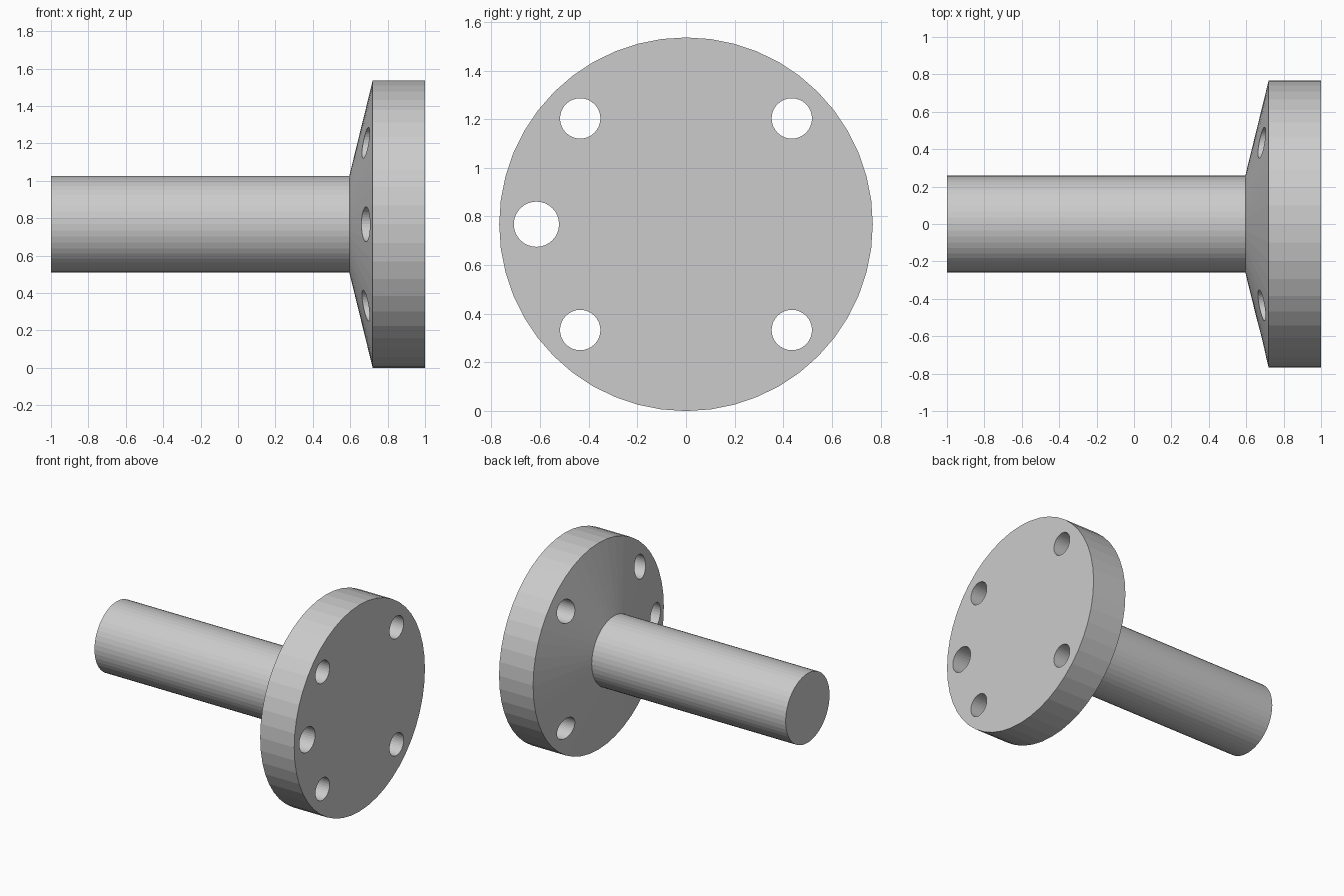
import bpy, bmesh, math
from mathutils import Matrix

if "Cube" in bpy.data.objects:
    bpy.data.objects.remove(bpy.data.objects["Cube"])

R = 0.768          # flange radius, also the axis height
SEGMENTS = 48


def lathe_x(name, profile, segments, y=0.0, z=R):
    """Closed solid turned about an axis parallel to x; profile is (x, radius)."""
    bm = bmesh.new()
    rings = []
    for x, r in profile:
        rings.append([bm.verts.new((x, y + r * math.cos(a), z + r * math.sin(a)))
                      for a in (2 * math.pi * i / segments for i in range(segments))])
    for a, b in zip(rings, rings[1:]):
        for i in range(segments):
            j = (i + 1) % segments
            bm.faces.new((a[i], a[j], b[j], b[i]))
    bm.faces.new(rings[0])
    bm.faces.new(rings[-1])
    bmesh.ops.recalc_face_normals(bm, faces=bm.faces[:])
    mesh = bpy.data.meshes.new(name)
    bm.to_mesh(mesh)
    bm.free()
    obj = bpy.data.objects.new(name, mesh)
    bpy.context.collection.objects.link(obj)
    return obj


# Shaft, conical shoulder and flange as one turned body
body = lathe_x("flanged_shaft",
               [(-1, 0.258), (0.595, 0.258), (0.72, R), (1, R)], SEGMENTS)

# Four bolt holes plus one larger locating hole
holes = [(sy * 0.435, sz * 0.435, 0.083) for sy in (-1, 1) for sz in (-1, 1)]
holes.append((-0.615, 0.0, 0.093))
for i, (y, dz, r) in enumerate(holes):
    cutter = lathe_x(f"hole_cutter_{i + 1}", [(0.4, r), (1.2, r)], 32, y, R + dz)
    cutter.hide_render = True
    cutter.hide_set(True)
    cutter.display_type = 'WIRE'
    mod = body.modifiers.new(f"hole_{i + 1}", 'BOOLEAN')
    mod.operation = 'DIFFERENCE'
    mod.solver = 'EXACT'
    mod.object = cutter
